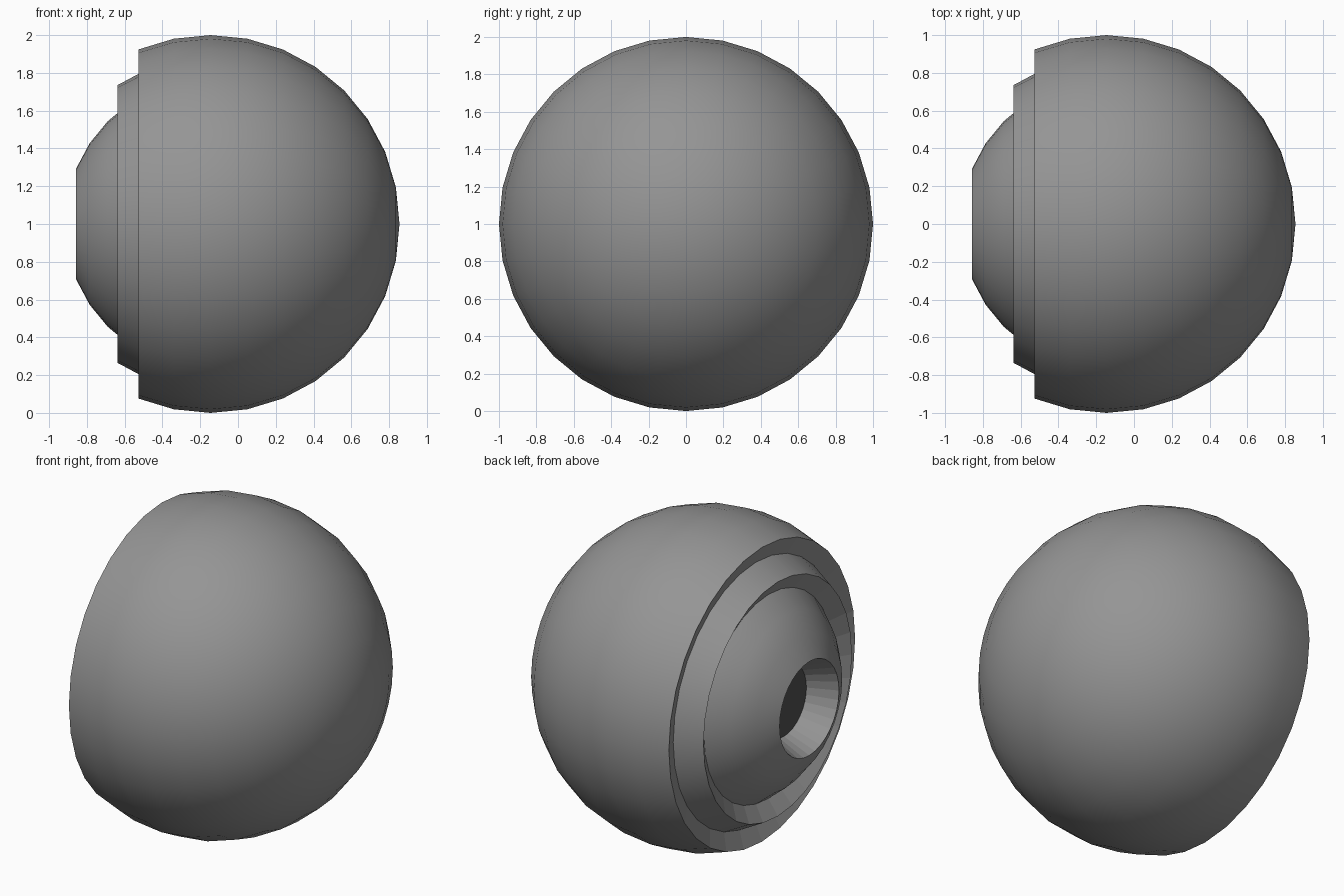
import bpy, bmesh
from math import sin, cos, radians, tau

cube = bpy.data.objects.get("Cube")
if cube:
    bpy.data.objects.remove(cube, do_unlink=True)

SEGMENTS = 32
STEP = 180 / 16          # angle between the rings of the ball
CENTRE_X = -0.145


def make_material(name, value):
    mat = bpy.data.materials.new(name)
    mat.use_nodes = True
    colour = (value, value, value, 1)
    mat.diffuse_color = colour
    mat.node_tree.nodes["Principled BSDF"].inputs["Base Color"].default_value = colour
    return mat


def lathe(name, profile, mat, smooth):
    """Revolve (radius, ring number) points round the x axis; ring 0 faces -x."""
    bm = bmesh.new()
    rings = []
    for radius, ring in profile:
        a = radians(ring * STEP)
        x, r = CENTRE_X - radius * cos(a), radius * sin(a)
        if r < 1e-4:
            rings.append([bm.verts.new((x, 0, 1))] * SEGMENTS)
        else:
            rings.append([bm.verts.new((x, r * sin(tau * i / SEGMENTS),
                                        1 + r * cos(tau * i / SEGMENTS)))
                          for i in range(SEGMENTS)])
    for a, b in zip(rings, rings[1:]):
        for i in range(SEGMENTS):
            j = (i + 1) % SEGMENTS
            corners = list(dict.fromkeys((a[i], b[i], b[j], a[j])))
            face = bm.faces.new(corners)
            face.smooth = smooth
    bm.normal_update()
    mesh = bpy.data.meshes.new(name)
    bm.to_mesh(mesh)
    bm.free()
    mesh.materials.append(mat)
    obj = bpy.data.objects.new(name, mesh)
    bpy.context.collection.objects.link(obj)
    return obj


grey = make_material("mid grey", 0.3)
dark = make_material("near black", 0.08)

# Nested ball layers, each cut open further towards -x
OUTER, MIDDLE, INNER, FLOOR = 1.0, 0.885, 0.77, 0.58
lathe("outer_shell", [(OUTER, k) for k in range(6, 17)], grey, True)
lathe("middle_shell", [(MIDDLE, k) for k in (5, 6)], grey, True)
lathe("inner_shell", [(INNER, k) for k in range(2, 6)], grey, True)

# Faceted rims running towards the ball's centre
lathe("outer_rim", [(MIDDLE, 6), (OUTER, 6)], grey, False)
lathe("middle_rim", [(INNER, 5), (MIDDLE, 5)], grey, False)
lathe("socket_wall", [(FLOOR, 2), (INNER, 2)], grey, False)

# Dark flat floor of the socket
lathe("socket_floor", [(FLOOR * cos(radians(2 * STEP)), 0), (FLOOR, 2)], dark, False)
